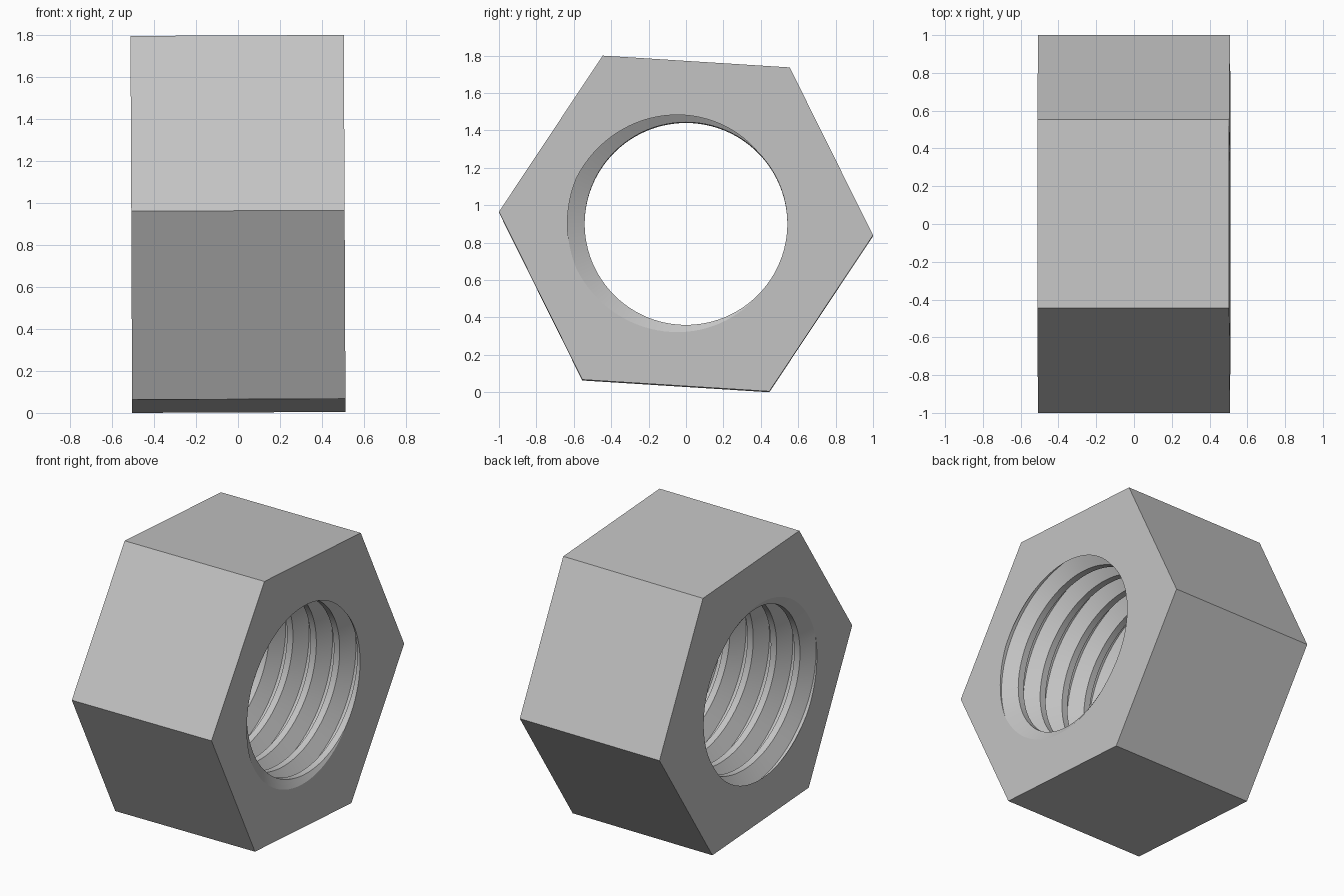
import bpy, bmesh, math
from mathutils import Matrix

if "Cube" in bpy.data.objects:
    bpy.data.objects.remove(bpy.data.objects["Cube"])

HALF = 0.508            # half thickness along x
R_HEX = 1.002           # corner radius
R_MIN, R_MAJ = 0.542, 0.634
PITCH = 0.17
STEPS = 96              # segments per thread turn
TURNS = 9
CENTRE_Z = 0.905


def ring_point(x, r, a):
    return (x, r * math.cos(a), r * math.sin(a))


def new_object(name, bm):
    bmesh.ops.recalc_face_normals(bm, faces=bm.faces[:])
    mesh = bpy.data.meshes.new(name)
    bm.to_mesh(mesh)
    bm.free()
    obj = bpy.data.objects.new(name, mesh)
    bpy.context.collection.objects.link(obj)
    return obj


steel = bpy.data.materials.new("steel_grey")
steel.diffuse_color = (0.55, 0.55, 0.55, 1)
steel.use_nodes = True
steel.node_tree.nodes["Principled BSDF"].inputs["Base Color"].default_value = steel.diffuse_color

# Hexagonal body along x
bm = bmesh.new()
tilt = math.radians(-3.6)
ends = [[bm.verts.new(ring_point(x, R_HEX, tilt + i * math.pi / 3)) for i in range(6)]
        for x in (-HALF, HALF)]
for ring in ends:
    bm.faces.new(ring)
for i in range(6):
    j = (i + 1) % 6
    bm.faces.new((ends[0][i], ends[0][j], ends[1][j], ends[1][i]))
nut = new_object("hex_nut", bm)
nut.data.materials.append(steel)

# Threaded core: 60 degree profile swept on a right-hand helix
bm = bmesh.new()
profile = [(-1 / 16, R_MAJ), (1 / 16, R_MAJ), (3 / 8, R_MIN), (5 / 8, R_MIN)]
start_x = HALF - 7 * PITCH
rows = []
for s in range(STEPS * TURNS + 1):
    turn = s / STEPS
    angle = math.pi + turn * 2 * math.pi
    rows.append([bm.verts.new(ring_point(start_x + (turn + u) * PITCH, r, angle))
                 for u, r in profile])
for s in range(STEPS * TURNS):
    for j in range(3):
        bm.faces.new((rows[s][j], rows[s][j + 1], rows[s + 1][j + 1], rows[s + 1][j]))
    if s + STEPS + 1 < len(rows):
        bm.faces.new((rows[s][3], rows[s + STEPS][0], rows[s + STEPS + 1][0], rows[s + 1][3]))
# Close both ends of the core on the axis
tips = {side: bm.verts.new((side * 1.3, 0, 0)) for side in (-1, 1)}
for e in [e for e in bm.edges if e.is_boundary]:
    a, b = e.verts
    bm.faces.new((a, b, tips[1 if a.co.x > 0 else -1]))
core = new_object("thread_cutter", bm)
core.data.materials.append(steel)
core.hide_render = True

# Cut the threaded bore
cut = nut.modifiers.new("threaded_bore", 'BOOLEAN')
cut.operation = 'DIFFERENCE'
cut.solver = 'EXACT'
cut.object = core
bpy.context.view_layer.objects.active = nut
nut.select_set(True)
bpy.ops.object.modifier_apply(modifier=cut.name)
bpy.data.objects.remove(core)

# Slight lean, then lift onto the ground
nut.data.transform(Matrix.Translation((0, 0, CENTRE_Z)) @ Matrix.Rotation(-0.0045, 4, 'Y'))
low = min(v.co.z for v in nut.data.vertices)
nut.data.transform(Matrix.Translation((0, 0, -low)))
bpy.ops.object.shade_smooth_by_angle(angle=math.radians(25))
